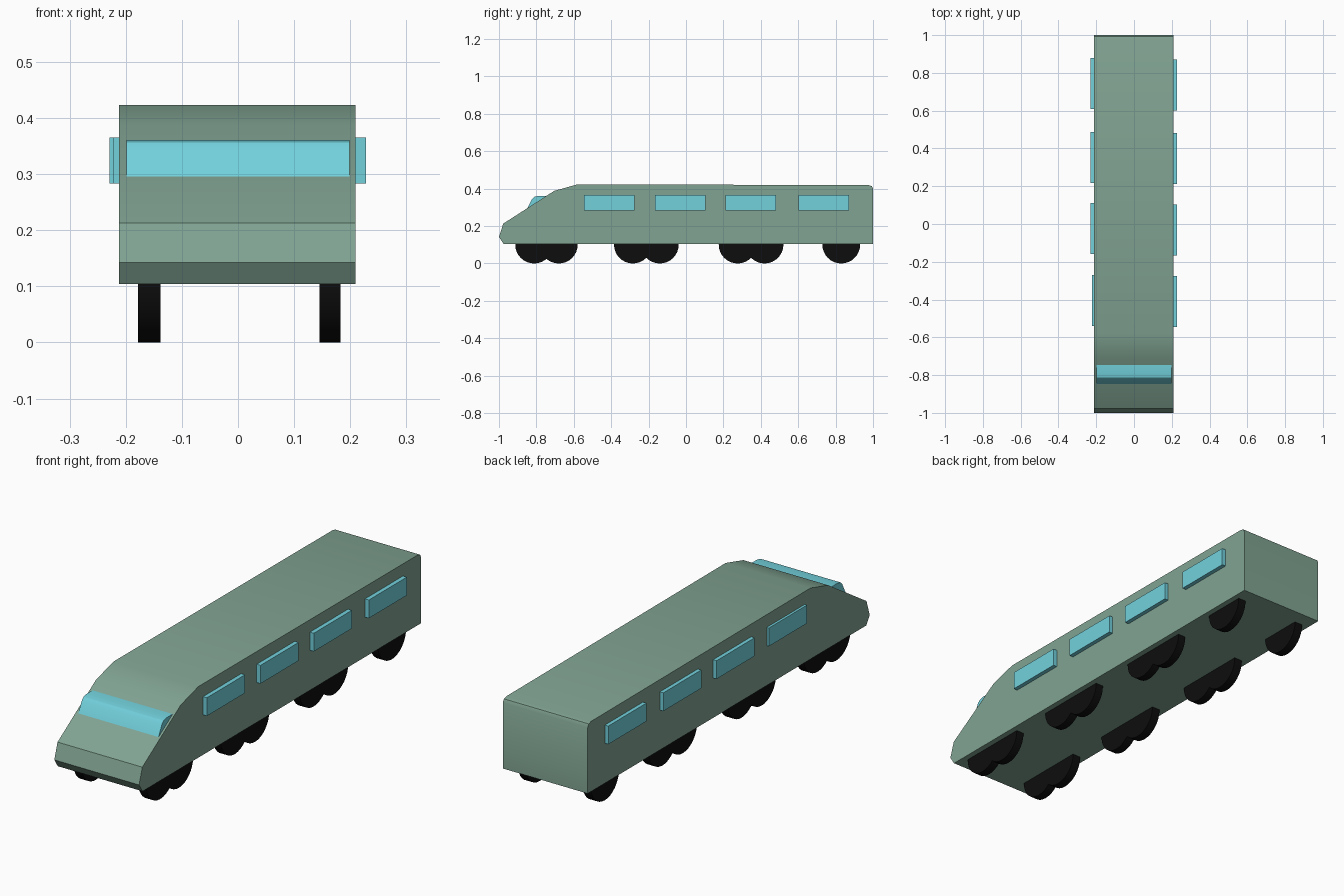
import bpy, bmesh, math
from mathutils import Matrix

if "Cube" in bpy.data.objects:
    bpy.data.objects.remove(bpy.data.objects["Cube"])


def material(name, rgb):
    m = bpy.data.materials.new(name)
    m.diffuse_color = (*rgb, 1)
    m.use_nodes = True
    m.node_tree.nodes["Principled BSDF"].inputs["Base Color"].default_value = m.diffuse_color
    return m


GREEN = material("green_paint", (0.22, 0.37, 0.29))
GLASS = material("blue_glass", (0.17, 0.64, 0.72))
BLACK = material("black_rubber", (0.004, 0.004, 0.004))


def finish(bm, name, mat, smooth_deg=None):
    bmesh.ops.recalc_face_normals(bm, faces=bm.faces)
    me = bpy.data.meshes.new(name)
    bm.to_mesh(me)
    bm.free()
    me.materials.append(mat)
    if smooth_deg:
        me.polygons.foreach_set("use_smooth", [True] * len(me.polygons))
        me.set_sharp_from_angle(angle=math.radians(smooth_deg))
    ob = bpy.data.objects.new(name, me)
    bpy.context.collection.objects.link(ob)
    return ob


def extrude_profile(name, profile, x0, x1, mat, smooth_deg=None):
    """Side profile of (y, z) points pushed across the width."""
    bm = bmesh.new()
    face = bm.faces.new([bm.verts.new((x0, y, z)) for y, z in profile])
    new = bmesh.ops.extrude_face_region(bm, geom=[face])["geom"]
    bmesh.ops.translate(bm, vec=(x1 - x0, 0, 0),
                        verts=[g for g in new if isinstance(g, bmesh.types.BMVert)])
    return finish(bm, name, mat, smooth_deg)


def box(name, x, y, z, mat):
    """Box from (min, max) pairs."""
    extrude_profile(name, [(y[0], z[0]), (y[1], z[0]), (y[1], z[1]), (y[0], z[1])], *x, mat)


def wheel(name, x, y, r, width):
    bm = bmesh.new()
    bmesh.ops.create_cone(bm, cap_ends=True, segments=32, radius1=r, radius2=r, depth=width,
                          matrix=Matrix.Translation((x, y, r)) @ Matrix.Rotation(math.pi / 2, 4, 'Y'))
    finish(bm, name, BLACK, 30)


# Carriage body with sloped nose and eased rear roof edge
body = [(-0.975, 0.104), (-1.0, 0.142), (-0.977, 0.213), (-0.705, 0.388), (-0.58, 0.423),
        (0.975, 0.419), (0.993, 0.414), (1.0, 0.40), (1.0, 0.104)]
extrude_profile("train_body", body, -0.212, 0.209, GREEN, 30)

# Windscreen standing out of the nose slope
screen = [(-0.852, 0.288), (-0.823, 0.345), (-0.812, 0.356), (-0.79, 0.361), (-0.73, 0.361)]
extrude_profile("windscreen", screen, -0.199, 0.199, GLASS, 30)

# Side windows
for i, y in enumerate((-0.411, -0.031, 0.347, 0.737)):
    box(f"window_right_{i}", (0.19, 0.228), (y - 0.135, y + 0.135), (0.283, 0.365), GLASS)
    left = -0.223 if i == 0 else -0.229
    dy = 0.006
    box(f"window_left_{i}", (left, -0.19), (y + dy - 0.135, y + dy + 0.135), (0.283, 0.365), GLASS)

# Wheels on both sides
for i, y in enumerate((-0.812, -0.68, -0.284, -0.14, 0.276, 0.42, 0.83)):
    wheel(f"wheel_right_{i}", 0.164, y, 0.101, 0.038)
    wheel(f"wheel_left_{i}", -0.158, y, 0.101, 0.04)
